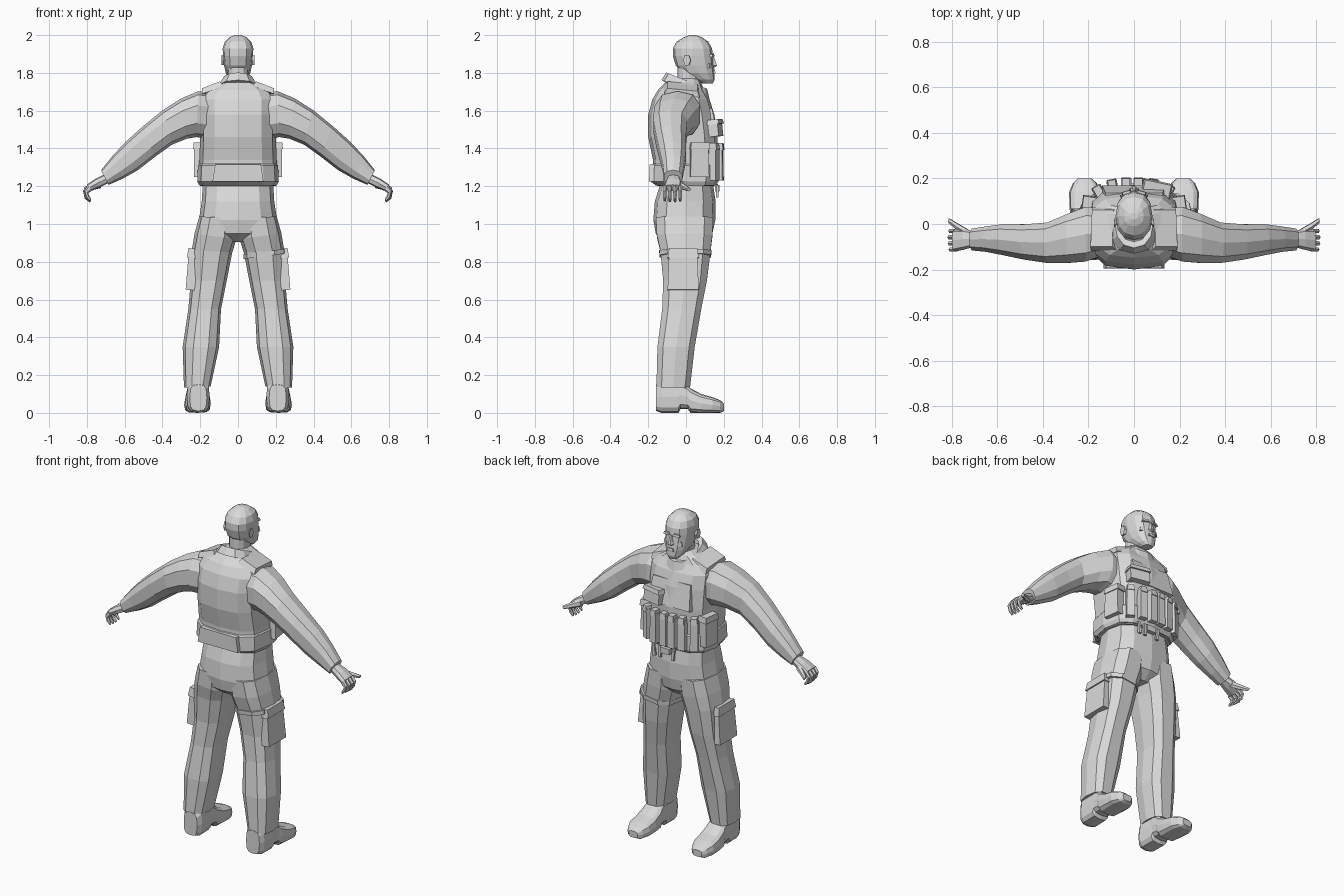
import bpy, bmesh, math
from mathutils import Vector, Euler

GREY = bpy.data.materials.new("plain_grey")
GREY.diffuse_color = (0.7, 0.7, 0.7, 1)


def finish(name, bm):
    bmesh.ops.recalc_face_normals(bm, faces=bm.faces)
    me = bpy.data.meshes.new(name)
    bm.to_mesh(me)
    bm.free()
    me.materials.append(GREY)
    ob = bpy.data.objects.new(name, me)
    bpy.context.collection.objects.link(ob)
    return ob


def skin(name, rings, n=12, e=0.75, s=1, closed=False):
    """Loft rounded sections given as (centre, half-axis u, half-axis v)."""
    bm = bmesh.new()
    soft = lambda t: math.copysign(abs(t) ** e, t) if abs(t) > 1e-6 else 0
    loops = []
    for c, u, v in rings:
        loop = []
        for i in range(n):
            a = math.tau * i / n + (math.pi / 4 if n == 4 else 0)
            p = Vector(c) + Vector(u) * soft(math.cos(a)) + Vector(v) * soft(math.sin(a))
            loop.append(bm.verts.new((p.x * s, p.y, p.z)))
        loops.append(loop)
    pairs = list(zip(loops, loops[1:]))
    if closed:
        pairs.append((loops[-1], loops[0]))
    else:
        bm.faces.new(loops[0])
        bm.faces.new(loops[-1])
    for lo, hi in pairs:
        for i in range(n):
            j = (i + 1) % n
            bm.faces.new((lo[i], lo[j], hi[j], hi[i]))
    return finish(name, bm)


def limb(rows):
    """Sections from two edge points in xz and a depth range in y."""
    return [(((xa + xb) / 2, (y0 + y1) / 2, (za + zb) / 2),
             ((xb - xa) / 2, 0, (zb - za) / 2), (0, (y1 - y0) / 2, 0))
            for xa, za, xb, zb, y0, y1 in rows]


def stack(rows, tilt=0):
    """Sections from height, half width and a depth range, tilted front to back."""
    return [((0, (a + b) / 2, z + tilt * (a + b) / 2), (w, 0, 0),
             (0, (b - a) / 2, tilt * (b - a) / 2)) for z, w, a, b in rows]


def box(name, c, size, rot=(0, 0, 0), taper=1.0, s=1):
    bm = bmesh.new()
    bmesh.ops.create_cube(bm, size=1)
    m = Euler([math.radians(r) for r in rot]).to_matrix()
    for v in bm.verts:
        k = taper if v.co.z > 0 else 1
        p = m @ Vector((v.co.x * size[0] * k, v.co.y * size[1] * k, v.co.z * size[2])) + Vector(c)
        v.co = (p.x * s, p.y, p.z)
    return finish(name, bm)


# Vest, hem band and hips
skin("vest", stack([(1.20, .20, -.15, .15), (1.24, .21, -.175, .165), (1.34, .205, -.175, .165),
                    (1.46, .20, -.20, .168), (1.58, .20, -.20, .15), (1.66, .20, -.178, .125),
                    (1.71, .17, -.148, .095), (1.75, .09, -.11, .08), (1.77, .06, -.06, .06)]), e=.68)
skin("vest_hem_band", stack([(1.205, .205, -.16, .16), (1.225, .216, -.187, .172),
                             (1.31, .212, -.183, .172), (1.325, .2, -.17, .16)]), e=.68)
skin("hips", stack([(1.23, .185, -.13, .14), (1.12, .192, -.165, .157), (1.02, .207, -.173, .155),
                    (.95, .205, -.16, .14), (.905, .08, -.10, .09)]), e=.75)
# Raised chest panel and throat
box("chest_panel", (0, .135, 1.535), (.28, .04, .15), (12, 0, 0), .9)
skin("neck", stack([(1.69, .065, -.055, .09), (1.76, .056, -.045, .075), (1.83, .056, -.045, .08)]), e=.9)
skin("collar", stack([(1.71, .115, -.13, .125), (1.76, .084, -.105, .112),
                      (1.755, .068, -.078, .09), (1.70, .06, -.06, .08)], -.4), e=.9, closed=True)

# Head and face
skin("head", stack([(1.745, .028, .085, .143), (1.765, .048, .045, .152), (1.80, .065, -.02, .152),
                    (1.84, .074, -.055, .148), (1.89, .08, -.07, .143), (1.93, .081, -.07, .138),
                    (1.965, .07, -.05, .118), (1.99, .043, -.01, .082), (2.0, .018, .02, .05)]), e=.85)
skin("nose", stack([(1.828, .014, .12, .15), (1.838, .019, .12, .167), (1.85, .014, .12, .163),
                    (1.89, .008, .12, .148)]), n=6, e=1)
box("lips", (0, .147, 1.805), (.044, .018, .016), taper=.8)
for s, side in ((1, "right"), (-1, "left")):
    box(f"{side}_brow", (.032, .135, 1.893), (.042, .022, .014), (0, 6, -16), .8, s)
    box(f"{side}_cheek", (.042, .124, 1.84), (.036, .022, .026), (0, 0, -28), .7, s)
    skin(f"{side}_ear", [((.074, .012, 1.865), (0, .014, 0), (0, 0, .026)),
                         ((.088, .004, 1.868), (0, .02, 0), (0, 0, .032))], n=6, e=1, s=s)

for s, side in ((1, "right"), (-1, "left")):
    # Sleeves and cuffs
    skin(f"{side}_sleeve", limb([(.12, 1.69, .15, 1.45, -.14, .07), (.21, 1.703, .22, 1.46, -.17, .08),
                                 (.30, 1.665, .27, 1.452, -.175, .05), (.395, 1.605, .35, 1.42, -.175, .01),
                                 (.50, 1.52, .44, 1.355, -.16, .002), (.595, 1.435, .53, 1.285, -.14, .002),
                                 (.665, 1.36, .61, 1.24, -.125, -.008), (.725, 1.285, .685, 1.207, -.118, -.018)]),
         n=10, e=.8, s=s)
    # Vest shoulder strap
    box(f"{side}_shoulder_strap", (.135, -.02, 1.715), (.12, .19, .03), (-6, 21, 0), .85, s)

    # Hand, curled fingers and thumb
    skin(f"{side}_palm", limb([(.695, 1.268, .675, 1.222, -.095, -.035), (.755, 1.24, .735, 1.192, -.112, -.022),
                               (.80, 1.208, .778, 1.175, -.122, -.022)]), n=8, s=s)
    for i in range(4):
        y, r = -.112 + i * .027, .004 * abs(i - 1.7)
        skin(f"{side}_finger_{i + 1}", limb([(.795, 1.208, .772, 1.178, y - .011, y + .011),
                                             (.822 - r, 1.175, .80 - r, 1.162, y - .011, y + .011),
                                             (.812 - r, 1.132 + r, .792 - r, 1.138 + r, y - .01, y + .01),
                                             (.783, 1.112 + r, .778, 1.126 + r, y - .007, y + .007)]),
             n=6, e=1, s=s)
    skin(f"{side}_thumb", limb([(.735, 1.232, .725, 1.19, -.055, -.022), (.78, 1.212, .77, 1.18, -.03, .004),
                                (.817, 1.193, .808, 1.173, .002, .026)]), n=6, e=1, s=s)

    # Trouser leg
    skin(f"{side}_trouser_leg", limb([(.005, 1.03, .205, 1.04, -.165, .15), (.008, .92, .23, .95, -.16, .145),
                                      (.03, .85, .245, .86, -.14, .135), (.06, .70, .25, .70, -.125, .115),
                                      (.09, .55, .263, .55, -.13, .085), (.10, .35, .293, .35, -.155, .05),
                                      (.145, .14, .286, .135, -.16, .025)]), n=10, e=.75, s=s)
    # Thigh cargo pocket with flap
    box(f"{side}_cargo_pocket", (.242, -.015, .755), (.056, .165, .21), (0, -4, 0), .9, s)
    box(f"{side}_cargo_flap", (.238, -.015, .845), (.06, .165, .05), (0, -6, 0), .9, s)

    # Boot: heel to toe sections (y, centre x, half width, bottom, top)
    foot = [(-.158, .21, .045, .01, .15), (-.13, .21, .06, 0, .17), (-.04, .212, .06, 0, .17),
            (-.03, .212, .06, .02, .168), (.01, .212, .062, .02, .145), (.025, .213, .066, 0, .13),
            (.08, .214, .07, 0, .10), (.14, .216, .069, 0, .083), (.18, .216, .052, 0, .068),
            (.20, .216, .03, .01, .05)]
    skin(f"{side}_boot", [((x, y, (a + b) / 2), (w, 0, 0), (0, 0, (b - a) / 2)) for y, x, w, a, b in foot],
         n=12, e=.6, s=s)
    # Side pouch on the vest
    box(f"{side}_side_pouch", (.2, .07, 1.34), (.055, .10, .18), (0, 0, 8), .92, s)
    box(f"{side}_side_pouch_flap", (.2, .072, 1.415), (.062, .105, .035), (0, 0, 8), .9, s)

# Strap around the right thigh
skin("right_thigh_strap", limb([(.03, .815, .262, .845, -.145, .138), (.03, .84, .26, .87, -.147, .14)]), n=10)

# Row of front magazine pouches with flaps
for i, (x, y, r) in enumerate([(.15, .145, -28), (.085, .17, -8), (.02, .175, 0), (-.035, .175, 0),
                               (-.095, .168, 10), (-.155, .142, 30)]):
    box(f"magazine_pouch_{i + 1}", (x, y, 1.32), (.046, .05, .18), (0, 0, r), .95)
    box(f"magazine_flap_{i + 1}", (x, y, 1.41), (.04, .058, .035), (0, 0, r), .85)

# Upper chest pouch with lid
box("chest_pouch", (.1, .15, 1.50), (.12, .065, .075), (6, 0, -12))
box("chest_pouch_lid", (.1, .15, 1.54), (.13, .075, .025), (6, 0, -12), .9)
# Hanging gear at the hem
box("belt_buckle", (.02, .165, 1.19), (.06, .025, .035))
for i, x in enumerate((-.03, .06, .1)):
    box(f"hanging_strap_{i + 1}", (x, .165, 1.175), (.018, .014, .07), (0, 6 * (i - 1), 0), .8)
# Raised back yoke edge
box("back_lower_panel", (0, -.18, 1.27), (.27, .03, .09), (0, 0, 0), .9)
